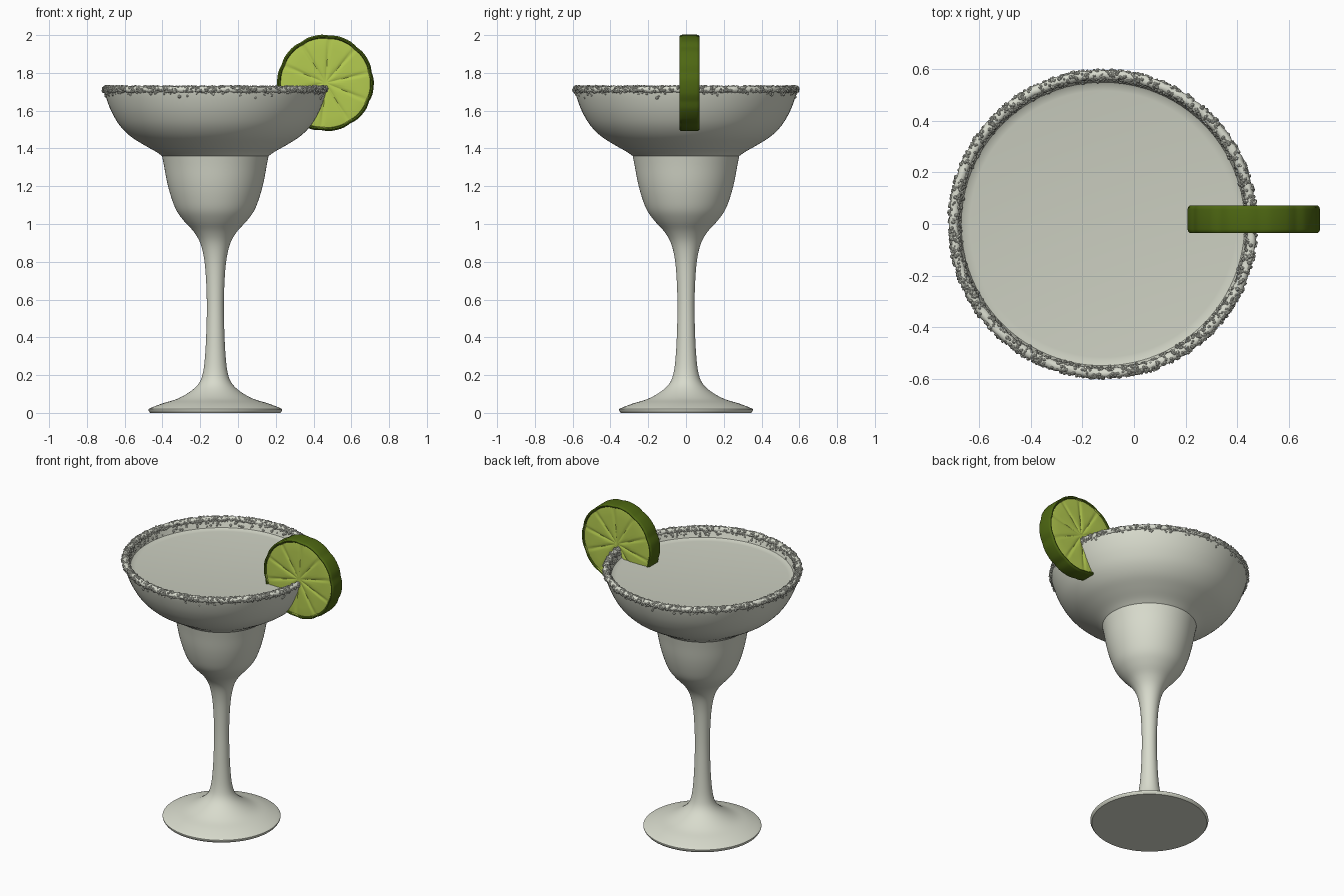
import bpy, bmesh, math, random
from mathutils import Vector, Matrix, Euler

if "Cube" in bpy.data.objects:
    bpy.data.objects.remove(bpy.data.objects["Cube"])

random.seed(4)
CX = -0.12          # axis of the glass
TAU = 2 * math.pi


def material(name, rgb):
    m = bpy.data.materials.new(name)
    m.diffuse_color = (*rgb, 1)
    m.use_nodes = True
    m.node_tree.nodes["Principled BSDF"].inputs["Base Color"].default_value = m.diffuse_color
    return m


GLASS = material("pale glass", (0.69, 0.71, 0.61))
DRINK = material("pale drink", (0.60, 0.62, 0.53))
SALT = material("salt", (0.69, 0.71, 0.62))
RIND = material("lime rind", (0.075, 0.135, 0.006))
FLESH = material("lime flesh", (0.46, 0.60, 0.08))


def finish(name, bm, mats, angle=40):
    bmesh.ops.recalc_face_normals(bm, faces=bm.faces)
    me = bpy.data.meshes.new(name)
    bm.to_mesh(me)
    bm.free()
    for m in mats:
        me.materials.append(m)
    ob = bpy.data.objects.new(name, me)
    bpy.context.collection.objects.link(ob)
    bpy.ops.object.select_all(action='DESELECT')
    ob.select_set(True)
    bpy.context.view_layer.objects.active = ob
    bpy.ops.object.shade_smooth_by_angle(angle=math.radians(angle))
    return ob


def smooth_curve(pts, steps=4):
    """Catmull-Rom curve through profile points."""
    p = [Vector(q) for q in [pts[0]] + pts + [pts[-1]]]
    out = []
    for i in range(1, len(p) - 2):
        a, b, c, d = p[i - 1:i + 3]
        for s in range(steps):
            t = s / steps
            out.append(0.5 * (2 * b + (c - a) * t + (2 * a - 5 * b + 4 * c - d) * t * t
                              + (3 * b - a - 3 * c + d) * t ** 3))
    return out + [p[-1]]


def loft(bm, rings, closed=False):
    """Skin a list of vertex rings."""
    n = len(rings[0])
    pairs = list(zip(rings, rings[1:])) + ([(rings[-1], rings[0])] if closed else [])
    for a, b in pairs:
        for i in range(n):
            j = (i + 1) % n
            bm.faces.new((a[i], a[j], b[j], b[i]))


def ring(bm, r, z, n=96):
    return [bm.verts.new((CX + r * math.cos(TAU * i / n), r * math.sin(TAU * i / n), z))
            for i in range(n)]


# Glass: foot, stem, cup and wide bowl in one revolved profile
lower = [(0.345, 0.0), (0.354, 0.015), (0.345, 0.025), (0.28, 0.05), (0.20, 0.075),
         (0.13, 0.115), (0.085, 0.16), (0.064, 0.22), (0.053, 0.32), (0.047, 0.45),
         (0.045, 0.58), (0.05, 0.72), (0.06, 0.82), (0.08, 0.90), (0.115, 0.96),
         (0.165, 1.015), (0.205, 1.07), (0.233, 1.14), (0.255, 1.22), (0.272, 1.31), (0.282, 1.36)]
upper = [(0.282, 1.36), (0.315, 1.383), (0.38, 1.42), (0.45, 1.465), (0.505, 1.52), (0.545, 1.585),
         (0.572, 1.65), (0.588, 1.71), (0.578, 1.728), (0.562, 1.71), (0.545, 1.66), (0.52, 1.61)]
bm = bmesh.new()
rings = [ring(bm, r, z) for r, z in smooth_curve(lower) + smooth_curve(upper)[1:]]
loft(bm, rings)
bm.faces.new(rings[0])
finish("glass", bm, [GLASS])

# Drink surface, curling up slightly at the wall
bm = bmesh.new()
rings = [ring(bm, r, z) for r, z in [(0.548, 1.668), (0.535, 1.661), (0.515, 1.658)]]
loft(bm, rings)
bm.faces.new(rings[-1])
drink = finish("drink", bm, [DRINK])

# Salt crust: lumpy ring on the rim
bm = bmesh.new()
rings = []
for i in range(260):
    a = TAU * i / 260
    sec = []
    for k in range(10):
        t = TAU * k / 10
        f = random.uniform(0.85, 1.15)
        r = 0.577 + 0.019 * f * math.cos(t)
        z = 1.712 + 0.018 * f * math.sin(t)
        sec.append(bm.verts.new((CX + r * math.cos(a), r * math.sin(a), z)))
    rings.append(sec)
loft(bm, rings, True)
finish("salt_crust", bm, [SALT], 60)

# Salt grains scattered over the crust, a few sliding down the walls
bm = bmesh.new()
for i in range(1700):
    a = random.uniform(0, TAU)
    if i % 6:
        t = random.uniform(-0.8, math.pi + 0.8)
        r, z = 0.577 + 0.019 * math.cos(t), 1.711 + 0.017 * math.sin(t)
    elif i % 12:
        z = random.uniform(1.675, 1.70)
        r = 0.549 + (z - 1.67) * 0.25
    else:
        z = 1.70 - abs(random.gauss(0, 0.012))
        r = 0.585 - (1.70 - z) * 0.25
    size = random.uniform(0.005, 0.0095)
    mat = (Matrix.Translation((CX + r * math.cos(a), r * math.sin(a), z))
           @ Euler([random.uniform(0, 6) for _ in range(3)]).to_matrix().to_4x4()
           @ Matrix.Diagonal((1, random.uniform(0.7, 1.2), random.uniform(0.7, 1.2), 1)))
    bmesh.ops.create_icosphere(bm, subdivisions=1, radius=size, matrix=mat)
finish("salt_grains", bm, [SALT], 30)

# Lime slice: rind wheel with ten flesh segments grooved on both faces
LX, LY, LZ, N, SEG = 0.463, 0.018, 1.747, 160, 10


def lime_ring(bm, r, y, groove=0.0, lobe=0.0):
    vs = []
    for i in range(N):
        a = TAU * i / N
        u = ((a - math.radians(13)) * SEG / TAU) % 1
        d = min(u, 1 - u) * TAU / SEG * r          # distance to nearest spoke
        dip = groove * max(0, 1 - d / 0.012)
        rr = r - lobe * max(0, 1 - min(u, 1 - u) * 4)
        vs.append(bm.verts.new((LX + rr * math.cos(a), LY + y - math.copysign(dip, y),
                                LZ + rr * math.sin(a))))
    return vs


half = [(0.015, 0.046, 0.003, 0), (0.05, 0.047, 0.005, 0), (0.11, 0.048, 0.006, 0),
        (0.18, 0.048, 0.006, 0), (0.222, 0.047, 0.005, 0.002), (0.237, 0.045, 0.0, 0.004),
        (0.241, 0.051, 0, 0.004), (0.248, 0.053, 0, 0.004), (0.254, 0.047, 0, 0.005), (0.256, 0.038, 0, 0.005)]
bm = bmesh.new()
prof = [(r, -y, g, l) for r, y, g, l in half] + half[::-1]
rings = [lime_ring(bm, *p) for p in prof]
loft(bm, rings)
bm.faces.new(rings[0])
bm.faces.new(rings[-1])
for f in bm.faces:
    c = f.calc_center_median()
    f.material_index = 1 if math.hypot(c.x - LX, c.z - LZ) < 0.2375 else 0
finish("lime_slice", bm, [RIND, FLESH])
